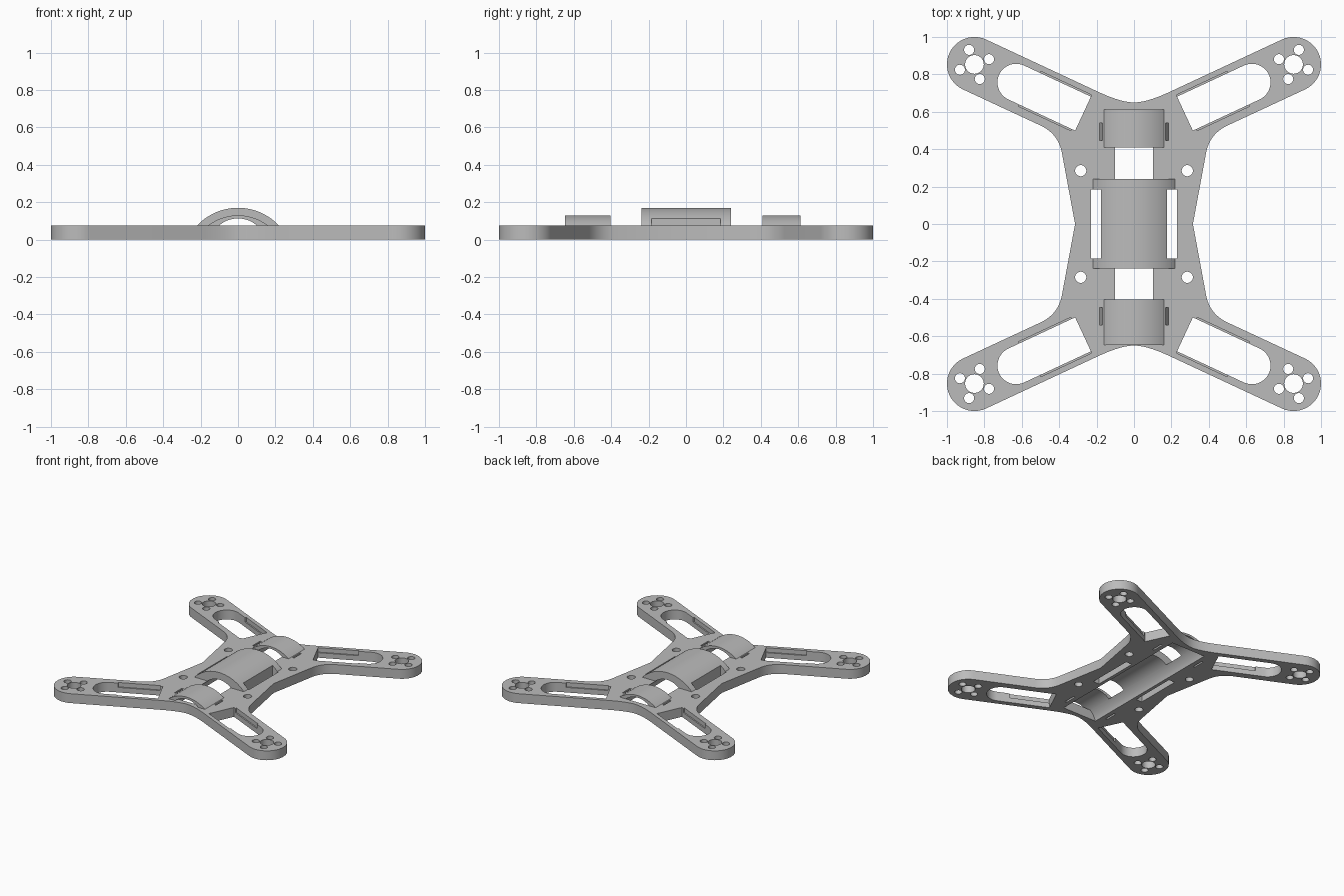
import bpy, bmesh, math
from mathutils import Vector, Matrix

if "Cube" in bpy.data.objects:
    bpy.data.objects.remove(bpy.data.objects["Cube"])

T = 0.075                       # plate thickness
ANG = math.radians(25)          # arm direction
D = Vector((math.cos(ANG), math.sin(ANG)))
N = Vector((-D.y, D.x))
HUB = Vector((0.853, 0.853))    # motor mount centre
QUADS = [(1, 1), (-1, 1), (-1, -1), (1, -1)]

grey = bpy.data.materials.new("grey plastic")
grey.diffuse_color = (0.5, 0.5, 0.5, 1)
grey.use_nodes = True
grey.node_tree.nodes["Principled BSDF"].inputs["Base Color"].default_value = grey.diffuse_color


def arc(c, r, a0, a1, n=24):
    return [(c[0] + r * math.cos(a0 + (a1 - a0) * i / n),
             c[1] + r * math.sin(a0 + (a1 - a0) * i / n)) for i in range(n + 1)]


def circle(c, r, n=32):
    return arc(c, r, 0, 2 * math.pi, n)[:-1]


def bezier(a, b, c, n=12):
    a, b, c = Vector(a), Vector(b), Vector(c)
    return [tuple(a * (1 - t) ** 2 + b * 2 * t * (1 - t) + c * t * t)
            for t in (i / n for i in range(n + 1))]


def flip(pts, q):
    return [(p[0] * q[0], p[1] * q[1]) for p in pts]


def new_object(name, bm):
    bmesh.ops.remove_doubles(bm, verts=bm.verts, dist=1e-5)
    bmesh.ops.recalc_face_normals(bm, faces=bm.faces)
    me = bpy.data.meshes.new(name)
    bm.to_mesh(me)
    bm.free()
    me.materials.clear()
    me.materials.append(grey)
    ob = bpy.data.objects.new(name, me)
    bpy.context.collection.objects.link(ob)
    return ob


def prism_xz(name, pts, y0, y1):
    """Extrude an x-z profile along y."""
    bm = bmesh.new()
    f = bm.faces.new([bm.verts.new((x, y0, z)) for x, z in pts])
    ext = bmesh.ops.extrude_face_region(bm, geom=[f])
    bmesh.ops.translate(bm, vec=(0, y1 - y0, 0),
                        verts=[v for v in ext["geom"] if isinstance(v, bmesh.types.BMVert)])
    return new_object(name, bm)


def box(name, centre, size, rot=Matrix()):
    bm = bmesh.new()
    bmesh.ops.create_cube(bm, size=1, matrix=Matrix.Translation(centre) @ rot
                          @ Matrix.Diagonal((*size, 1)))
    return new_object(name, bm)


def cut(ob, cutter):
    m = ob.modifiers.new("cut", "BOOLEAN")
    m.operation, m.solver, m.object = "DIFFERENCE", "EXACT", cutter
    bpy.context.view_layer.objects.active = ob
    bpy.ops.object.modifier_apply(modifier=m.name)
    bpy.data.objects.remove(cutter)


# Plate outline: one quarter, mirrored round
lower = HUB - N * 0.147
upper = HUB + N * 0.147
quarter = [(0.315, 0)]
quarter += bezier((0.385, 0.378), (0.4036, 0.4817), (0.5, 0.5266))
quarter += arc(HUB, 0.147, ANG - math.pi / 2, ANG + math.pi / 2)
quarter += bezier((0.19, 0.706), (0.07, 0.65), (0, 0.65))
outline = []
for i, q in enumerate(QUADS):
    pts = flip(quarter, q)
    outline += pts[:-1] if i % 2 == 0 else pts[::-1][:-1]
loops = [outline]

# Arm windows, motor holes, body holes and strap slots
inner = Vector((0.2725, 0.59))
far = inner + D * 0.3945
window = [tuple(inner + N * 0.1), tuple(inner - N * 0.1)]
window += arc(far, 0.1, ANG - math.pi / 2, ANG + math.pi / 2)
for q in QUADS:
    loops.append(flip(window, q))
    loops.append(flip(circle(HUB, 0.05), q))
    loops.append(flip(circle((0.285, 0.285), 0.03), q))
    for k in range(4):
        a = math.radians(70 + 90 * k)
        c = HUB + Vector((math.cos(a), math.sin(a))) * 0.083
        loops.append(flip(circle(c, 0.027, 24), q))
for s in (-1, 1):
    loops.append(flip([(0.176, -0.185), (0.229, -0.185), (0.229, 0.185), (0.176, 0.185)], (s, 1)))

cu = bpy.data.curves.new("plate", "CURVE")
cu.dimensions, cu.fill_mode, cu.extrude = "2D", "BOTH", T / 2
for pts in loops:
    sp = cu.splines.new("POLY")
    sp.points.add(len(pts) - 1)
    for p, xy in zip(sp.points, pts):
        p.co = (xy[0], xy[1], 0, 1)
    sp.use_cyclic_u = True
tmp = bpy.data.objects.new("plate_curve", cu)
bpy.context.collection.objects.link(tmp)
bpy.context.view_layer.update()
flat = bpy.data.meshes.new_from_object(tmp.evaluated_get(bpy.context.evaluated_depsgraph_get()))
bm = bmesh.new()
bm.from_mesh(flat)
bmesh.ops.translate(bm, vec=(0, 0, T / 2), verts=bm.verts)
bpy.data.objects.remove(tmp)
plate = new_object("plate", bm)

# Rounded channel along the underside, opening between the arches
CZ, CR = -0.043, 0.156
low = math.asin((-0.02 - CZ) / CR)
cut(plate, prism_xz("channel_cutter", arc((0, CZ), CR, low, math.pi - low, 40), -0.615, 0.612))

for q in QUADS:
    # Slanted tie slots beside the end arches
    cut(plate, box("tie_cutter", (0.182 * q[0], 0.493 * q[1], 0.05), (0.014, 0.095, 0.2),
                   Matrix.Rotation(math.radians(-12) * q[0], 4, "Y")))
    # Shallow ledges along both long edges of each arm window
    for side, t0, t1 in ((1, 0.0, 0.3), (-1, 0.02, 0.33)):
        c = inner + D * (t0 + t1) / 2 + N * side * 0.1
        cut(plate, box("ledge_cutter", (c.x * q[0], c.y * q[1], 0.065), (t1 - t0, 0.02, 0.05),
                       Matrix.Rotation(ANG * q[0] * q[1], 4, "Z")))


# Arches over the channel
def arch(name, r, y0, y1):
    z0, oz = 0.068, -0.13
    a = math.asin((z0 - oz) / r)
    b = math.asin((z0 - CZ) / CR)
    pts = arc((0, oz), r, a, math.pi - a, 32) + arc((0, CZ), CR, math.pi - b, b, 32)
    return prism_xz(name, pts, y0, y1)


centre = arch("centre_arch", 0.30, -0.238, 0.24)
for s in (-1, 1):
    cut(centre, box("strap_cutter", (0.216 * s, 0, 0.1), (0.08, 0.37, 0.3)))
parts = [plate, centre,
         arch("front_arch", 0.26, -0.648, -0.405),
         arch("back_arch", 0.26, 0.41, 0.613)]

# Smooth the round walls, keep edges sharp
bpy.ops.object.select_all(action="DESELECT")
for ob in parts:
    ob.select_set(True)
bpy.context.view_layer.objects.active = plate
bpy.ops.object.shade_smooth_by_angle(angle=math.radians(30))
